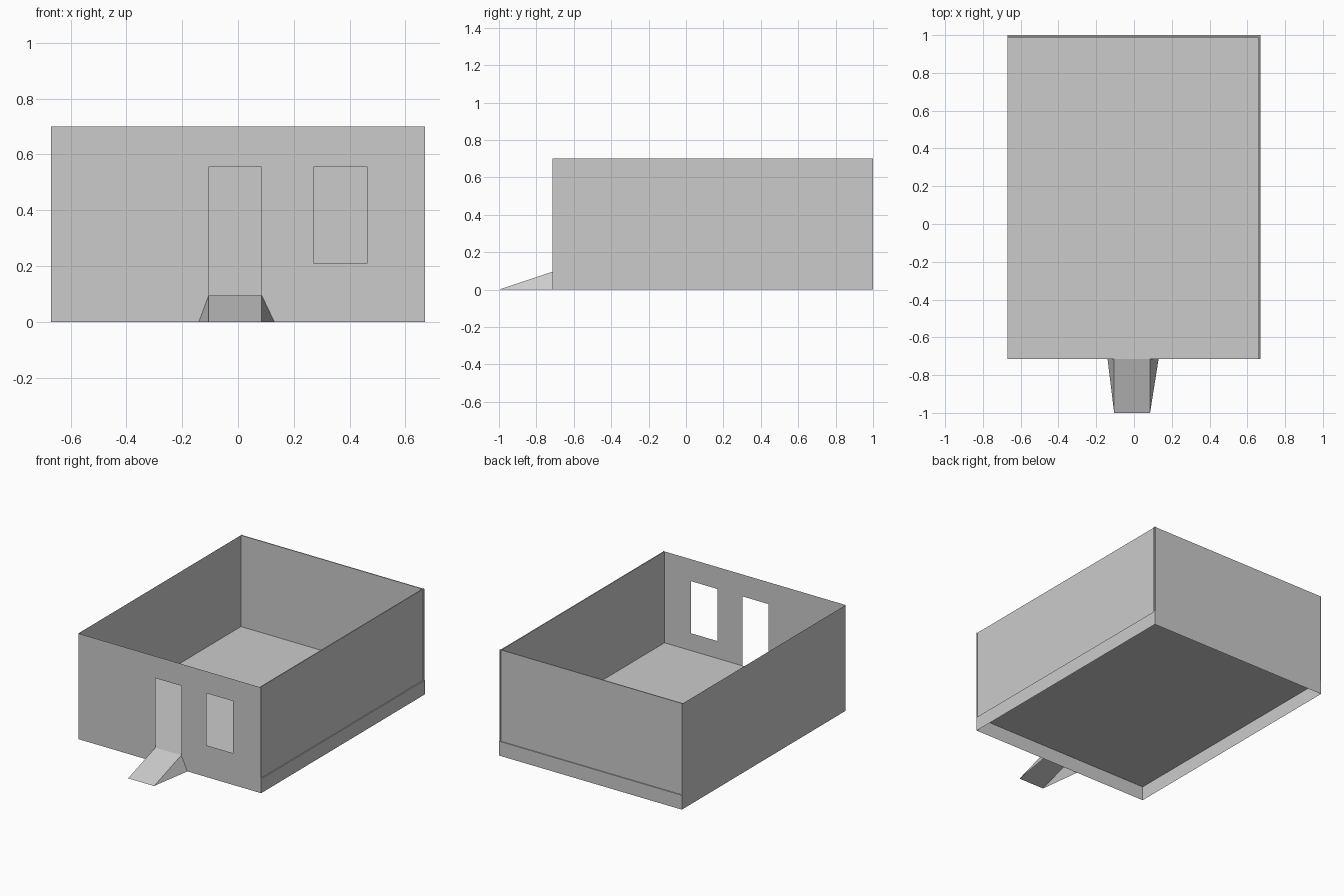
import bpy, bmesh

if "Cube" in bpy.data.objects:
    bpy.data.objects.remove(bpy.data.objects["Cube"])

X, Y0, Y1 = 0.67, -0.715, 1.0     # outer footprint
FLOOR, TOP = 0.095, 0.70
INSET, THICK = 0.006, 0.006       # set-back panels on the right and back


def mesh_object(name, faces):
    """Make an object from a list of faces, each a list of points."""
    bm = bmesh.new()
    for pts in faces:
        bm.faces.new([bm.verts.new(p) for p in pts])
    bmesh.ops.remove_doubles(bm, verts=bm.verts, dist=1e-5)
    me = bpy.data.meshes.new(name)
    bm.to_mesh(me)
    bm.free()
    ob = bpy.data.objects.new(name, me)
    bpy.context.collection.objects.link(ob)
    return ob


def upright(a, b, z0, z1):
    """Vertical quad between two plan points."""
    return [(*a, z0), (*b, z0), (*b, z1), (*a, z1)]


def slab(name, x0, x1, y0, y1, z0, z1):
    bpy.ops.mesh.primitive_cube_add(size=1, location=((x0 + x1) / 2, (y0 + y1) / 2, (z0 + z1) / 2))
    ob = bpy.context.object
    ob.name = name
    ob.scale = (x1 - x0, y1 - y0, z1 - z0)
    bpy.ops.object.transform_apply(location=False, rotation=False, scale=True)


# Front wall: strips around the door and window openings
door = (-0.105, 0.085, FLOOR, 0.555)
window = (0.27, 0.465, 0.21, 0.555)
strips = [(-X, door[0], 0, TOP), (door[1], window[0], 0, TOP), (window[1], X, 0, TOP)]
for x0, x1, z0, z1 in (door, window):
    strips += [(x0, x1, 0, z0), (x0, x1, z1, TOP)]
mesh_object("front_wall", [upright((x0, Y0), (x1, Y0), z0, z1) for x0, x1, z0, z1 in strips])

# Left wall, single sheet
mesh_object("left_wall", [upright((-X, Y1), (-X, Y0), 0, TOP)])

# Foundation skirt under the right and back walls
mesh_object("foundation_skirt", [upright((X, Y0), (X, Y1), 0, FLOOR),
                                 upright((X, Y1), (-X, Y1), 0, FLOOR)])

# Floor, open underneath
mesh_object("floor", [[(-X, Y0, FLOOR), (X, Y0, FLOOR), (X, Y1, FLOOR), (-X, Y1, FLOOR)]])

# Thin set-back right and back walls that cross at the corner
slab("right_wall", X - INSET - THICK, X - INSET, Y0, Y1, FLOOR, TOP)
slab("back_wall", -X, X, Y1 - INSET - THICK, Y1 - INSET, FLOOR, TOP)

# Entrance ramp with flared sides
l, r, yf = door[0], door[1], -1.0
mesh_object("entrance_ramp", [
    [(l, yf, 0), (r, yf, 0), (r, Y0, FLOOR), (l, Y0, FLOOR)],
    [(r, yf, 0), (0.13, Y0, 0), (r, Y0, FLOOR)],
    [(-0.14, Y0, 0), (l, yf, 0), (l, Y0, FLOOR)],
])
